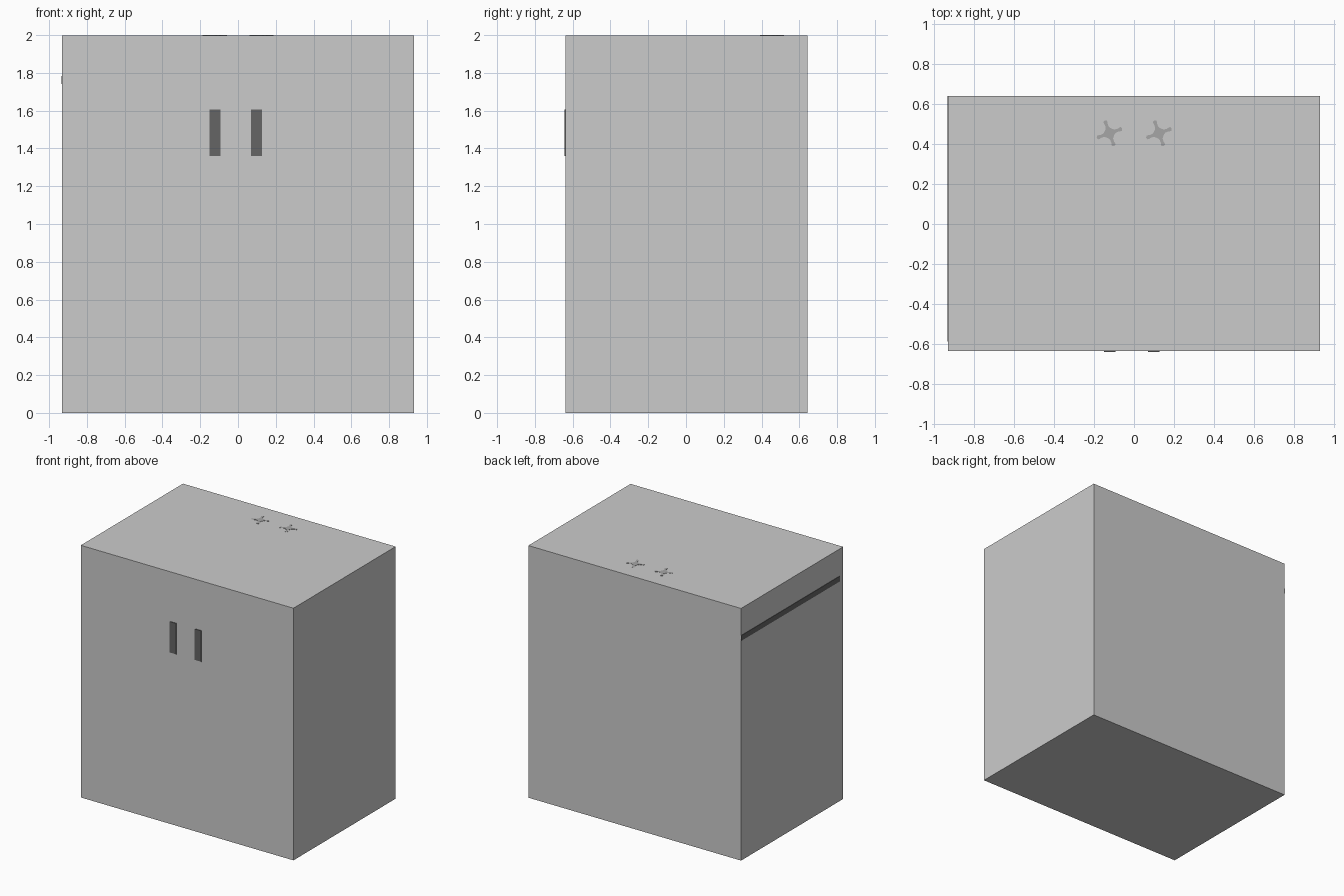
import bpy, bmesh, math

if "Cube" in bpy.data.objects:
    bpy.data.objects.remove(bpy.data.objects["Cube"])

def material(name, v):
    m = bpy.data.materials.new(name)
    m.diffuse_color = (v, v, v, 1)
    m.use_nodes = True
    m.node_tree.nodes["Principled BSDF"].inputs["Base Color"].default_value = m.diffuse_color
    return m

dark = material("dark_trim", 0.13)
metal = material("tap_metal", 0.38)

def box(name, lo, hi, mat=None):
    c = [(a + b) / 2 for a, b in zip(lo, hi)]
    bpy.ops.mesh.primitive_cube_add(size=1, location=c)
    ob = bpy.context.object
    ob.name = name
    ob.scale = [b - a for a, b in zip(lo, hi)]
    bpy.ops.object.transform_apply(location=False, rotation=False, scale=True)
    if mat:
        ob.data.materials.append(mat)
    return ob

def cross_tap(name, x, y, z0, z1):
    # quarter outline of a four-armed tap: hub, narrow neck, wider rounded tip
    quarter = [(0.026, -45), (0.027, -30), (0.032, -15), (0.048, -9), (0.054, -10),
               (0.064, -9), (0.068, 0), (0.064, 9), (0.054, 10), (0.048, 9),
               (0.032, 15), (0.027, 30)]
    bm = bmesh.new()
    vs = []
    for k in range(4):
        for r, a in quarter:
            t = math.radians(a + 20 + 90 * k)
            vs.append(bm.verts.new((r * math.cos(t), r * math.sin(t), z0)))
    f = bm.faces.new(vs)
    ext = bmesh.ops.extrude_face_region(bm, geom=[f])
    for v in ext["geom"]:
        if isinstance(v, bmesh.types.BMVert):
            v.co.z = z1
    bmesh.ops.recalc_face_normals(bm, faces=bm.faces)
    me = bpy.data.meshes.new(name)
    bm.to_mesh(me)
    bm.free()
    me.materials.append(metal)
    ob = bpy.data.objects.new(name, me)
    ob.location = (x, y, 0)
    bpy.context.collection.objects.link(ob)

# cabinet body
box("cabinet_body", (-0.932, -0.637, 0), (0.932, 0.642, 1.998))

# pair of door handles on the front
for side, x in (("left", -0.122), ("right", 0.098)):
    box(f"{side}_handle", (x - 0.029, -0.642, 1.36), (x + 0.029, -0.63, 1.605), dark)

# towel rail strip on the left side
box("side_rail", (-0.935, -0.59, 1.742), (-0.925, 0.642, 1.784), dark)

# pair of flat cross taps on the top
for side, x in (("left", -0.123), ("right", 0.125)):
    cross_tap(f"{side}_tap", x, 0.455, 1.99, 2.0)
